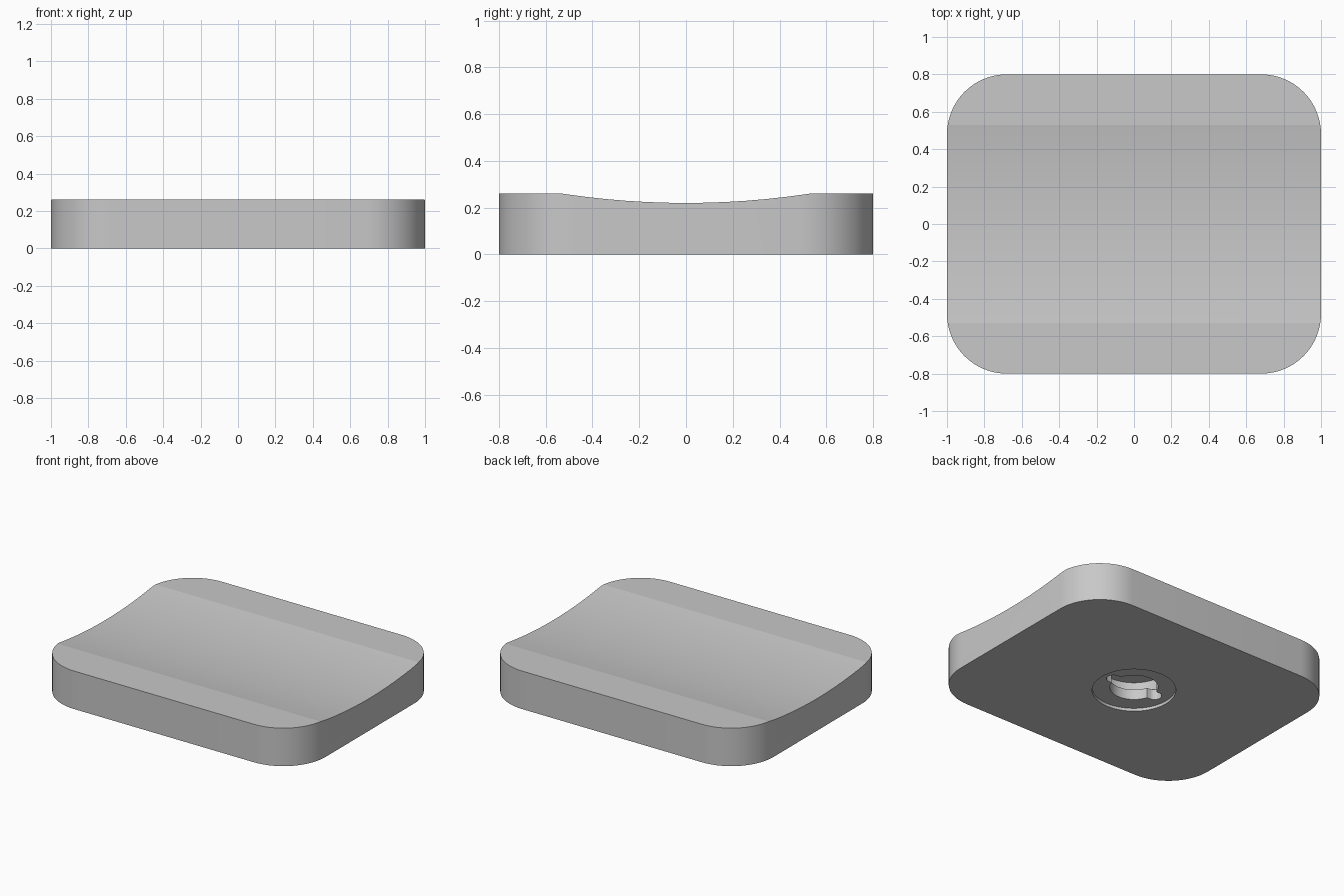
import bpy
import bmesh
from math import cos, sin, pi, radians

cube = bpy.data.objects.get("Cube")
if cube:
    bpy.data.objects.remove(cube, do_unlink=True)

LENGTH, WIDTH, HEIGHT, CORNER = 2.0, 1.6, 0.26, 0.32
SCOOP_HALF, SCOOP_DEPTH = 0.53, 0.04

# Single plain grey
grey = bpy.data.materials.new("light grey")
grey.use_nodes = True
colour = (0.58, 0.58, 0.58, 1)
grey.diffuse_color = colour
grey.node_tree.nodes["Principled BSDF"].inputs["Base Color"].default_value = colour


def prism(name, outline, bottom, top):
    """Extrude a flat outline from bottom to top."""
    bm = bmesh.new()
    base = bm.faces.new([bm.verts.new((x, y, bottom)) for x, y in outline])
    side = bmesh.ops.extrude_face_region(bm, geom=[base])
    verts = [v for v in side["geom"] if isinstance(v, bmesh.types.BMVert)]
    bmesh.ops.translate(bm, verts=verts, vec=(0, 0, top - bottom))
    bmesh.ops.recalc_face_normals(bm, faces=bm.faces)
    mesh = bpy.data.meshes.new(name)
    bm.to_mesh(mesh)
    bm.free()
    mesh.materials.append(grey)
    obj = bpy.data.objects.new(name, mesh)
    bpy.context.collection.objects.link(obj)
    return obj


def arc(cx, cy, radius, start, end, steps):
    angles = [start + (end - start) * i / steps for i in range(steps + 1)]
    return [(cx + radius * cos(a), cy + radius * sin(a)) for a in angles]


def circle(radius, steps=64):
    return arc(0, 0, radius, 0, 2 * pi, steps)[:-1]


def capsule(reach, radius):
    return (arc(reach, 0, radius, -pi / 2, pi / 2, 12)
            + arc(-reach, 0, radius, pi / 2, 3 * pi / 2, 12))


def carve(body, cutter):
    """Subtract the cutter and discard it."""
    cutter.hide_render = True
    mod = body.modifiers.new("cut", "BOOLEAN")
    mod.operation = "DIFFERENCE"
    mod.solver = "EXACT"
    mod.object = cutter
    bpy.context.view_layer.objects.active = body
    bpy.ops.object.modifier_apply(modifier=mod.name)
    bpy.data.objects.remove(cutter, do_unlink=True)


# Rounded block
rounded = []
for i, (sx, sy) in enumerate([(1, 1), (-1, 1), (-1, -1), (1, -1)]):
    rounded += arc(sx * (LENGTH / 2 - CORNER), sy * (WIDTH / 2 - CORNER),
                   CORNER, i * pi / 2, (i + 1) * pi / 2, 16)
body = prism("pad_body", rounded, 0, HEIGHT)

# Shallow concave channel running side to side across the top
radius = (SCOOP_HALF ** 2 + SCOOP_DEPTH ** 2) / (2 * SCOOP_DEPTH)
scoop = prism("scoop_cutter", circle(radius, 256), -1.5, 1.5)
scoop.rotation_euler = (0, pi / 2, 0)
scoop.location.z = HEIGHT - SCOOP_DEPTH + radius
bpy.context.view_layer.update()
carve(body, scoop)

# Twist-lock socket underneath: recess, keyed opening, wider cavity
carve(body, prism("recess_cutter", circle(0.26), -0.1, 0.02))
carve(body, prism("cavity_cutter", circle(0.212), 0.09, 0.175))
carve(body, prism("opening_cutter", circle(0.15), -0.1, 0.1))
carve(body, prism("slot_cutter", capsule(0.165, 0.045), -0.1, 0.1))

# Smooth curves, sharp rims
bpy.ops.object.select_all(action="DESELECT")
body.select_set(True)
bpy.context.view_layer.objects.active = body
bpy.ops.object.shade_smooth_by_angle(angle=radians(8))
